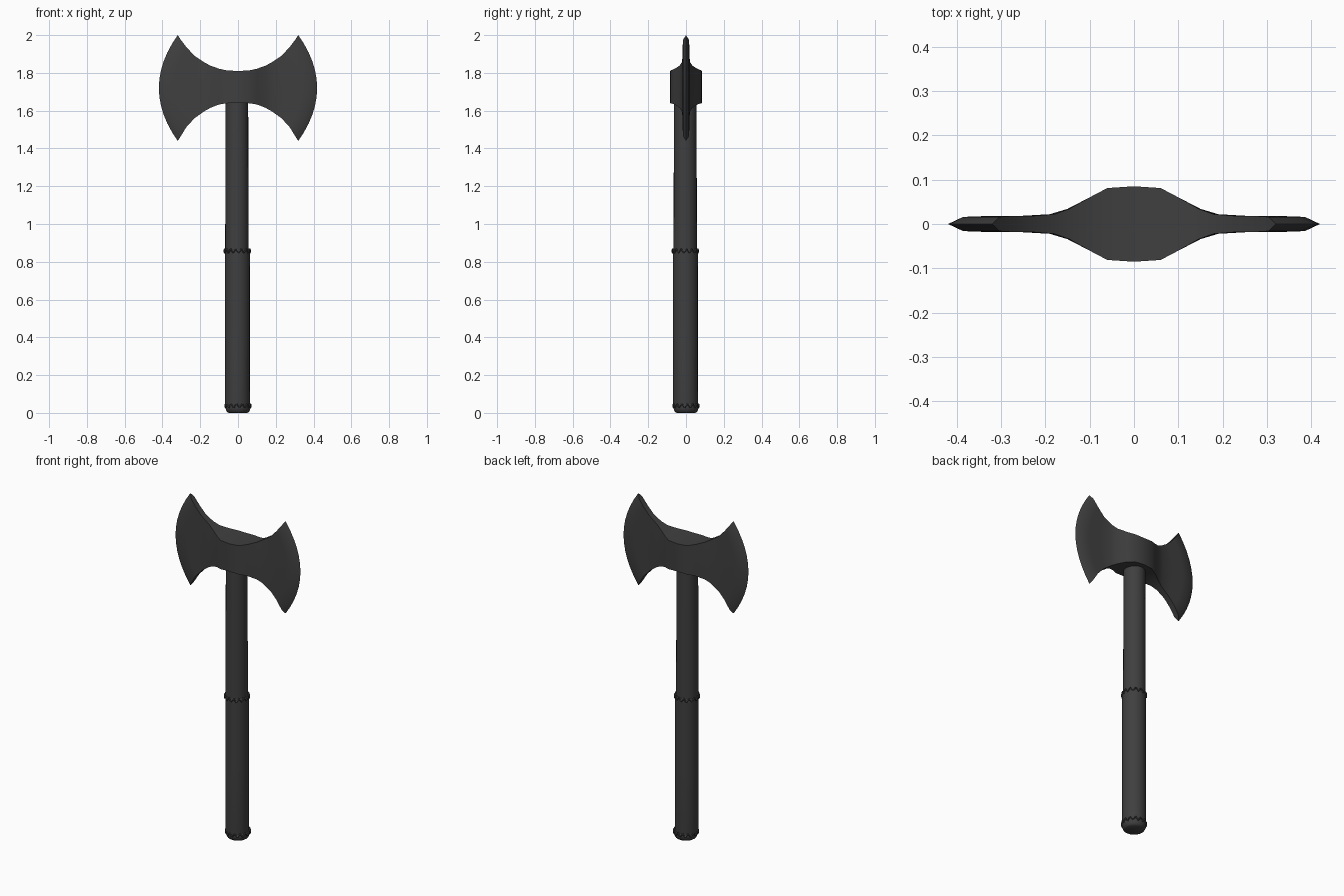
import bpy, bmesh, math

if "Cube" in bpy.data.objects:
    bpy.data.objects.remove(bpy.data.objects["Cube"])

dark = bpy.data.materials.new("dark_iron")
dark.diffuse_color = (0.05, 0.05, 0.05, 1)
dark.use_nodes = True
dark.node_tree.nodes["Principled BSDF"].inputs["Base Color"].default_value = dark.diffuse_color


def finish(name, bm, angle=35):
    bmesh.ops.remove_doubles(bm, verts=bm.verts[:], dist=0.0002)
    bmesh.ops.recalc_face_normals(bm, faces=bm.faces[:])
    me = bpy.data.meshes.new(name)
    bm.to_mesh(me)
    bm.free()
    ob = bpy.data.objects.new(name, me)
    bpy.context.collection.objects.link(ob)
    me.materials.append(dark)
    bpy.ops.object.select_all(action='DESELECT')
    ob.select_set(True)
    bpy.context.view_layer.objects.active = ob
    bpy.ops.object.shade_smooth_by_angle(angle=math.radians(angle))
    return ob


def lathe(name, profile, cx=0.0, cy=0.0, sides=24):
    """Closed turned part from (radius, z) pairs."""
    bm = bmesh.new()
    rings = []
    for r, z in profile:
        rings.append([bm.verts.new((cx + r * math.cos(2 * math.pi * i / sides),
                                    cy + r * math.sin(2 * math.pi * i / sides), z))
                      for i in range(sides)])
    for a, b in zip(rings, rings[1:]):
        for i in range(sides):
            k = (i + 1) % sides
            bm.faces.new((a[i], a[k], b[k], b[i]))
    bm.faces.new(rings[0])
    bm.faces.new(rings[-1])
    return finish(name, bm)


def stitch_ring(name, z, radius, amp, waves=14, tube=0.006, cx=0.0, cy=0.0):
    """Zigzag lacing around the handle."""
    bm = bmesh.new()
    n, m = waves * 6, 6
    rings = []
    for i in range(n):
        a = 2 * math.pi * i / n
        zc = z + amp * math.sin(waves * a)
        ring = []
        for j in range(m):
            b = 2 * math.pi * j / m
            r = radius + tube * math.cos(b)
            ring.append(bm.verts.new((cx + r * math.cos(a), cy + r * math.sin(a),
                                      zc + tube * math.sin(b))))
        rings.append(ring)
    for i in range(n):
        p, q = rings[i], rings[(i + 1) % n]
        for j in range(m):
            k = (j + 1) % m
            bm.faces.new((p[j], q[j], q[k], p[k]))
    return finish(name, bm)


# Double-bitted head: columns of (mid x, tip x, top z, bottom z, half thickness)
half = [
    (0.06, 0.06, 1.813, 1.639, 0.081),
    (0.10, 0.10, 1.822, 1.633, 0.060),
    (0.15, 0.146, 1.838, 1.615, 0.034),
    (0.19, 0.18, 1.857, 1.596, 0.022),
    (0.26, 0.23, 1.890, 1.560, 0.018),
    (0.33, 0.272, 1.935, 1.515, 0.018),
    (0.385, 0.303, 1.975, 1.465, 0.016),
    (0.419, 0.319, 2.0, 1.44, 0.0),
]
columns = ([(-a, -b, t, u, h) for a, b, t, u, h in reversed(half)]
           + [(0, 0, 1.81, 1.642, 0.085)] + half)
ROWS = 12
bm = bmesh.new()
sheets = []
for side in (-1, 1):
    grid = []
    for mid, tip, top, bot, h in columns:
        col = []
        for j in range(ROWS + 1):
            t = 2 * j / ROWS - 1
            col.append(bm.verts.new((mid + (tip - mid) * t * t, side * h,
                                     bot + (top - bot) * j / ROWS)))
        grid.append(col)
    for a, b in zip(grid, grid[1:]):
        for j in range(ROWS):
            bm.faces.new((a[j], b[j], b[j + 1], a[j + 1]))
    sheets.append(grid)
front, back = sheets
for i in range(len(columns) - 1):
    for j in (0, ROWS):
        bm.faces.new((front[i][j], front[i + 1][j], back[i + 1][j], back[i][j]))
finish("axe_head", bm, 30)

# Handle: bare upper shaft, wrapped grip, end cap
lathe("upper_shaft", [(0.062, 0.80), (0.061, 1.20), (0.060, 1.70)], cx=-0.006, cy=-0.004)
lathe("grip_wrap", [(0.064, 0.03), (0.066, 0.05), (0.0655, 0.45), (0.066, 0.84),
                    (0.066, 0.858), (0.062, 0.866)], cx=-0.003, cy=-0.003)
lathe("end_cap", [(0.050, 0.0), (0.059, 0.006), (0.066, 0.022), (0.067, 0.04),
                  (0.064, 0.046)])

# Lacing at both ends of the grip
stitch_ring("grip_lacing_top", 0.857, 0.066, 0.008, cx=-0.004, cy=-0.004)
stitch_ring("grip_lacing_bottom", 0.038, 0.066, 0.008)
